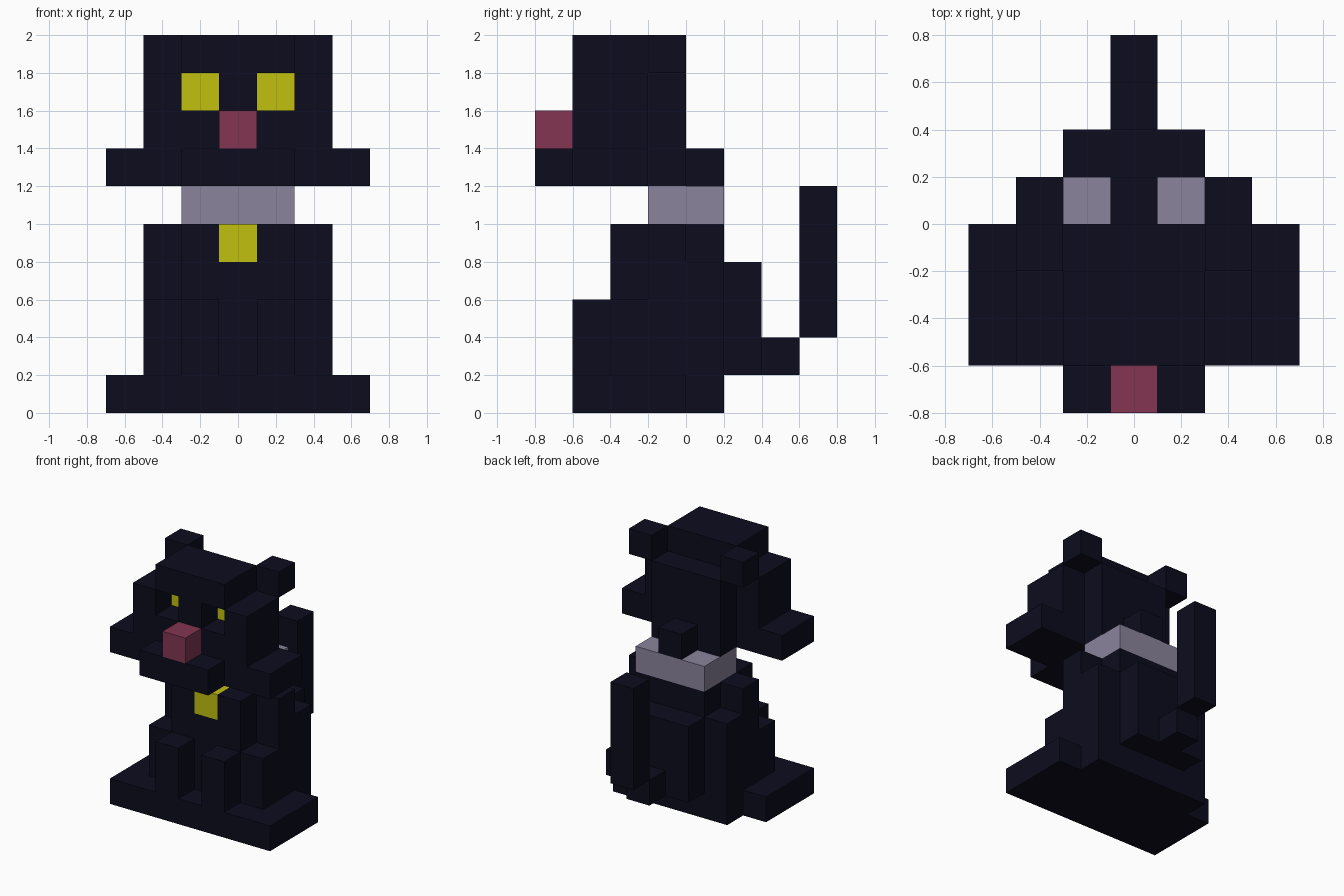
import bpy
import bmesh
from mathutils import Vector

cube = bpy.data.objects.get("Cube")
if cube:
    bpy.data.objects.remove(cube, do_unlink=True)

S = 0.2  # edge length of one block


def material(name, rgb):
    m = bpy.data.materials.new(name)
    m.use_nodes = True
    col = (*rgb, 1.0)
    m.diffuse_color = col
    bsdf = m.node_tree.nodes["Principled BSDF"]
    bsdf.inputs["Base Color"].default_value = col
    bsdf.inputs["Roughness"].default_value = 0.9
    return m


BLACK = material("midnight black", (0.0037, 0.0037, 0.0130))
YELLOW = material("yellow", (0.527, 0.527, 0.005))
PINK = material("dusky pink", (0.223, 0.036, 0.084))
GREY = material("lilac grey", (0.254, 0.231, 0.332))


def cells(x0, x1, y0, y1, z0, z1):
    """Block cells of a cuboid, mirrored left to right; x counts from the centre."""
    return {(s * i, j, k) for s in (-1, 1) for i in range(x0, x1)
            for j in range(y0, y1) for k in range(z0, z1)}


def part(name, mat, *boxes, cut=()):
    """Outer skin of the union of cuboids, less the cut cuboids."""
    solid = set().union(*(cells(*b) for b in boxes))
    for c in cut:
        solid -= cells(*c)
    bm = bmesh.new()
    for c in sorted(solid):
        centre = Vector((c[0] * S, -0.7 + c[1] * S, (c[2] + 0.5) * S))
        for axis in range(3):
            for sign in (-1, 1):
                near = list(c)
                near[axis] += sign
                if tuple(near) in solid:
                    continue
                n, u, v = Vector(), Vector(), Vector()
                n[axis] = sign * S / 2
                u[(axis + 1) % 3] = S / 2
                v[(axis + 2) % 3] = sign * S / 2
                bm.faces.new([bm.verts.new(centre + n + p)
                              for p in (-u - v, u - v, u + v, -u + v)])
    bmesh.ops.remove_doubles(bm, verts=bm.verts, dist=0.001)
    mesh = bpy.data.meshes.new(name)
    bm.to_mesh(mesh)
    bm.free()
    mesh.materials.append(mat)
    obj = bpy.data.objects.new(name, mesh)
    bpy.context.collection.objects.link(obj)
    return obj


# Lower body: wide paws and hind feet, stepped torso, legs and tail
part("paws_base", BLACK, (0, 4, 1, 4, 0, 1), (0, 3, 4, 5, 0, 1))
tag = (0, 1, 2, 3, 4, 5)
part("torso", BLACK,
     (0, 2, 2, 5, 1, 5),   # core
     (2, 3, 2, 3, 1, 3),   # flank front step
     (2, 3, 3, 4, 1, 5),   # shoulder
     (2, 3, 4, 5, 1, 4),   # haunch
     (0, 2, 5, 6, 1, 4),   # rump
     cut=[tag])
part("front_legs", BLACK, (1, 2, 1, 2, 1, 3))
part("tail", BLACK, (0, 1, 6, 7, 1, 2), (0, 1, 7, 8, 2, 6))

# Collar with its tag
part("collar", GREY, (0, 2, 3, 5, 5, 6))
part("collar_tag", YELLOW, tag)

# Head with recessed eye sockets
eyes = (1, 2, 2, 3, 8, 9)
part("head", BLACK,
     (0, 2, 1, 3, 6, 10),  # skull
     (0, 2, 3, 4, 6, 9),   # back of skull
     (2, 3, 1, 3, 6, 9),   # cheeks
     (0, 1, 4, 5, 6, 7),   # nape
     cut=[(1, 2, 1, 2, 8, 9), eyes])
part("eyes", YELLOW, eyes)
part("whisker_tufts", BLACK, (3, 4, 1, 3, 6, 7))
part("muzzle", BLACK, (0, 2, 0, 1, 6, 7))
part("nose", PINK, (0, 1, 0, 1, 7, 8))
part("ears", BLACK, (2, 3, 3, 4, 9, 10))
